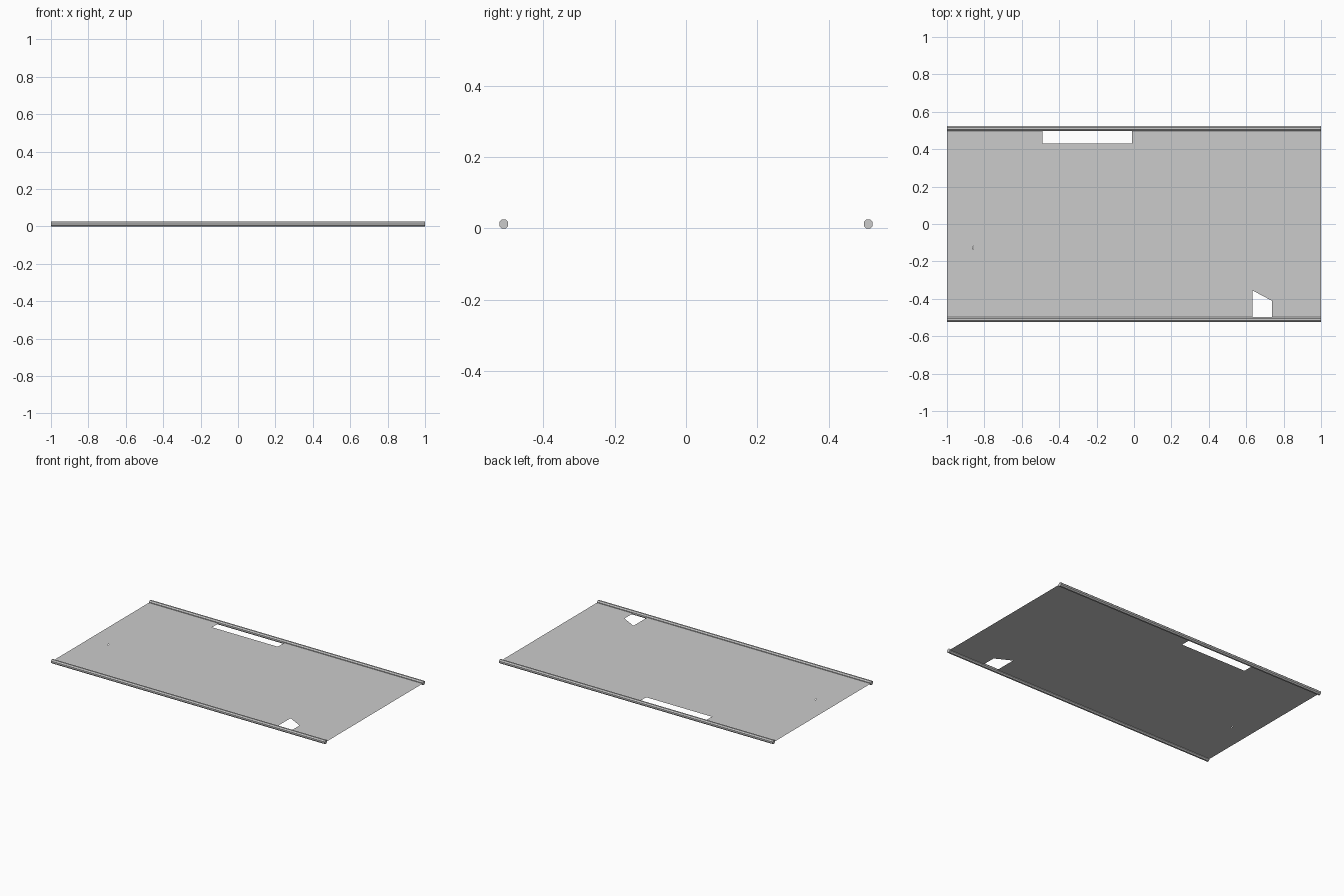
import bpy, bmesh, math
from mathutils import Matrix

if "Cube" in bpy.data.objects:
    bpy.data.objects.remove(bpy.data.objects["Cube"])

R = 0.0125          # rod radius
ROD_Y = 0.511       # rod centre distance
EDGE = 0.5          # sheet edge, meeting the rods


def finish(bm, name):
    mesh = bpy.data.meshes.new(name)
    bm.to_mesh(mesh)
    bm.free()
    obj = bpy.data.objects.new(name, mesh)
    bpy.context.collection.objects.link(obj)
    return obj


# Thin sheet: outline with two edge notches, plus a tiny slit
outline = [(-1, -EDGE), (0.633, -EDGE), (0.633, -0.355), (0.737, -0.41),
           (0.737, -EDGE), (1, -EDGE), (1, EDGE), (-0.01, EDGE),
           (-0.01, 0.43), (-0.49, 0.43), (-0.49, EDGE), (-1, EDGE)]
slit = [(-0.863, -0.12), (-0.858, -0.116), (-0.857, -0.132), (-0.86, -0.136)]
bm = bmesh.new()
edges = []
for loop in (outline, slit):
    vs = [bm.verts.new((x, y, R)) for x, y in loop]
    edges += [bm.edges.new((vs[i - 1], vs[i])) for i in range(len(vs))]
bmesh.ops.triangle_fill(bm, edges=edges, use_beauty=True, normal=(0, 0, 1))
for f in bm.faces:
    f.normal_update()
    if f.normal.z < 0:
        f.normal_flip()
finish(bm, "sheet")

# Octagonal rods along the two long edges
for name, side in (("front_rod", -1), ("back_rod", 1)):
    bm = bmesh.new()
    turn = (Matrix.Translation((0, side * ROD_Y, R))
            @ Matrix.Rotation(math.pi / 2, 4, 'Y')
            @ Matrix.Rotation(math.pi / 8, 4, 'Z'))
    r = R / math.cos(math.pi / 8)
    bmesh.ops.create_cone(bm, cap_ends=True, segments=8, radius1=r,
                          radius2=r, depth=2, matrix=turn)
    # keep flats level with the ground
    low = min(v.co.z for v in bm.verts)
    bmesh.ops.translate(bm, verts=bm.verts, vec=(0, 0, -low))
    finish(bm, name)
